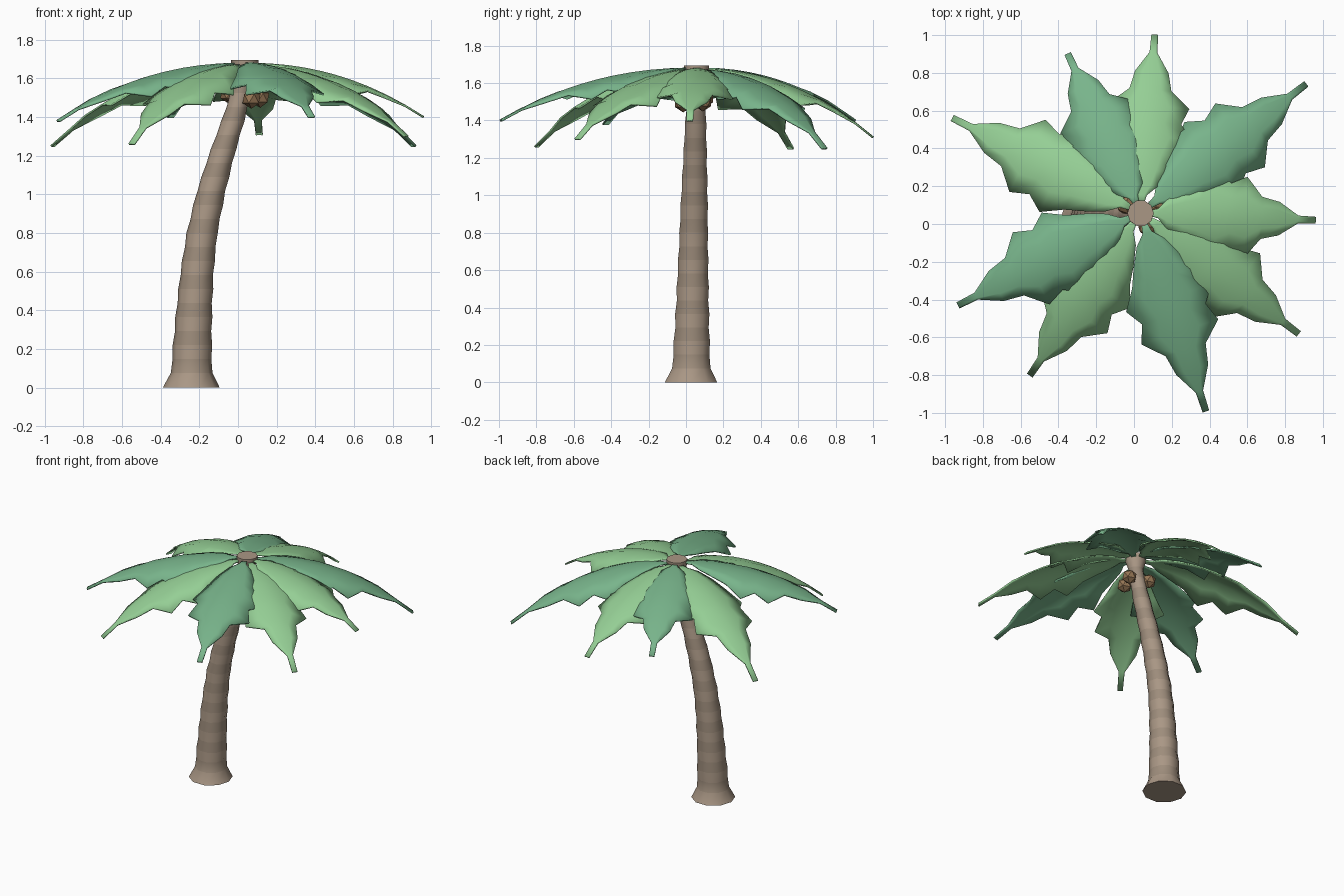
import bpy, bmesh, math
from mathutils import Vector

if "Cube" in bpy.data.objects:
    bpy.data.objects.remove(bpy.data.objects["Cube"])


def material(name, rgb):
    m = bpy.data.materials.new(name)
    m.diffuse_color = (*rgb, 1)
    m.use_nodes = True
    m.node_tree.nodes["Principled BSDF"].inputs["Base Color"].default_value = m.diffuse_color
    return m


BARK = material("bark", (0.40, 0.31, 0.235))
BARK_DARK = material("bark_dark", (0.34, 0.265, 0.20))
LEAF_LIGHT = material("leaf_light", (0.30, 0.62, 0.30))
LEAF_DARK = material("leaf_dark", (0.19, 0.46, 0.26))
NUT = material("coconut", (0.30, 0.18, 0.09))


def finish(bm, name, mats):
    bmesh.ops.recalc_face_normals(bm, faces=bm.faces)
    me = bpy.data.meshes.new(name)
    bm.to_mesh(me)
    bm.free()
    ob = bpy.data.objects.new(name, me)
    bpy.context.collection.objects.link(ob)
    for m in mats:
        me.materials.append(m)
    return ob


def interp(keys, z):
    for a, b in zip(keys, keys[1:]):
        if z <= b[0]:
            f = (z - a[0]) / (b[0] - a[0])
            return [p + (q - p) * f for p, q in zip(a, b)][1:]
    return keys[-1][1:]


# Trunk: leaning ringed column, keys are (z, centre x, radius)
PATH = [(0, -0.242, 0.147), (0.075, -0.24, 0.108), (0.2, -0.237, 0.1),
        (0.4, -0.227, 0.092), (0.6, -0.212, 0.085), (0.8, -0.186, 0.079),
        (1.0, -0.143, 0.074), (1.2, -0.086, 0.066), (1.4, -0.02, 0.058),
        (1.5, 0.008, 0.052), (1.6, 0.03, 0.05), (1.665, 0.035, 0.07),
        (1.695, 0.035, 0.07)]
SIDES = 10
heights = [0] + [0.075 + i * 0.0725 for i in range(21)] + [1.6, 1.665, 1.695]
bm = bmesh.new()
rings = []
for i, z in enumerate(heights):
    x, r = interp(PATH, z)
    if 1 < i < 22:
        r *= 1.03 if i % 2 else 0.97
    y = 0.027 + 0.03 * z / 1.695
    rings.append([bm.verts.new((x + r * math.cos(a), y + r * math.sin(a), z))
                  for a in (2 * math.pi * k / SIDES for k in range(SIDES))])
for i, (lo, hi) in enumerate(zip(rings, rings[1:])):
    for k in range(SIDES):
        n = (k + 1) % SIDES
        f = bm.faces.new((lo[k], lo[n], hi[n], hi[k]))
        f.material_index = i % 2 if i < 22 else 0
        f.smooth = True
bm.faces.new(rings[0])
bm.faces.new(rings[-1])
trunk = finish(bm, "trunk", [BARK, BARK_DARK])
trunk.data.set_sharp_from_angle(angle=math.radians(40))

# Fronds: jagged outline as (fraction of length, half width)
OUTLINE = [(0.04, 0.012), (0.1, 0.025), (0.15, 0.075), (0.24, 0.125),
           (0.33, 0.165), (0.43, 0.235), (0.51, 0.175), (0.6, 0.212),
           (0.69, 0.11), (0.79, 0.088), (0.9, 0.02), (1.0, 0.018)]
CENTRE = Vector((0.035, 0.06, 0))


def frond(i, tip, top, mat):
    d = Vector((tip[0], tip[1], 0)) - CENTRE
    length = d.length
    d.normalize()
    side = Vector((-d.y, d.x, 0))
    bm = bmesh.new()
    rows = []
    for t, w in OUTLINE:
        row = []
        for u in (-1, -0.5, 0, 0.5, 1):
            z = top - (top - tip[2]) * t ** 2.2 - 1.6 * (u * w) ** 2
            p = CENTRE + d * (t * length) + side * (u * w)
            row.append(bm.verts.new((p.x, p.y, z)))
        rows.append(row)
    for a, b in zip(rows, rows[1:]):
        for k in range(4):
            bm.faces.new((a[k], b[k], b[k + 1], a[k + 1])).smooth = True
    ob = finish(bm, f"frond_{i}", [mat])
    sol = ob.modifiers.new("thickness", "SOLIDIFY")
    sol.thickness = 0.01
    sol.offset = 0
    ob.data.set_sharp_from_angle(angle=math.radians(40))


# Tip position, crown height and colour of each frond
FRONDS = [((0.11, 1.0, 1.31), 1.672, LEAF_LIGHT), ((0.91, 0.74, 1.25), 1.668, LEAF_DARK),
          ((0.96, 0.02, 1.40), 1.676, LEAF_LIGHT), ((0.87, -0.58, 1.30), 1.668, LEAF_LIGHT),
          ((0.38, -0.99, 1.40), 1.678, LEAF_DARK), ((-0.55, -0.80, 1.26), 1.668, LEAF_LIGHT),
          ((-0.93, -0.43, 1.38), 1.676, LEAF_DARK), ((-0.96, 0.56, 1.25), 1.668, LEAF_LIGHT),
          ((-0.35, 0.90, 1.40), 1.678, LEAF_DARK)]
for i, (tip, top, mat) in enumerate(FRONDS):
    frond(i + 1, tip, top, mat)

# Coconuts: faceted balls under the crown
for i, p in enumerate([(0.07, -0.015, 1.495), (0.115, 0.09, 1.5), (-0.045, 0.1, 1.52)]):
    bm = bmesh.new()
    bmesh.ops.create_icosphere(bm, subdivisions=1, radius=0.052)
    finish(bm, f"coconut_{i + 1}", [NUT]).location = p
